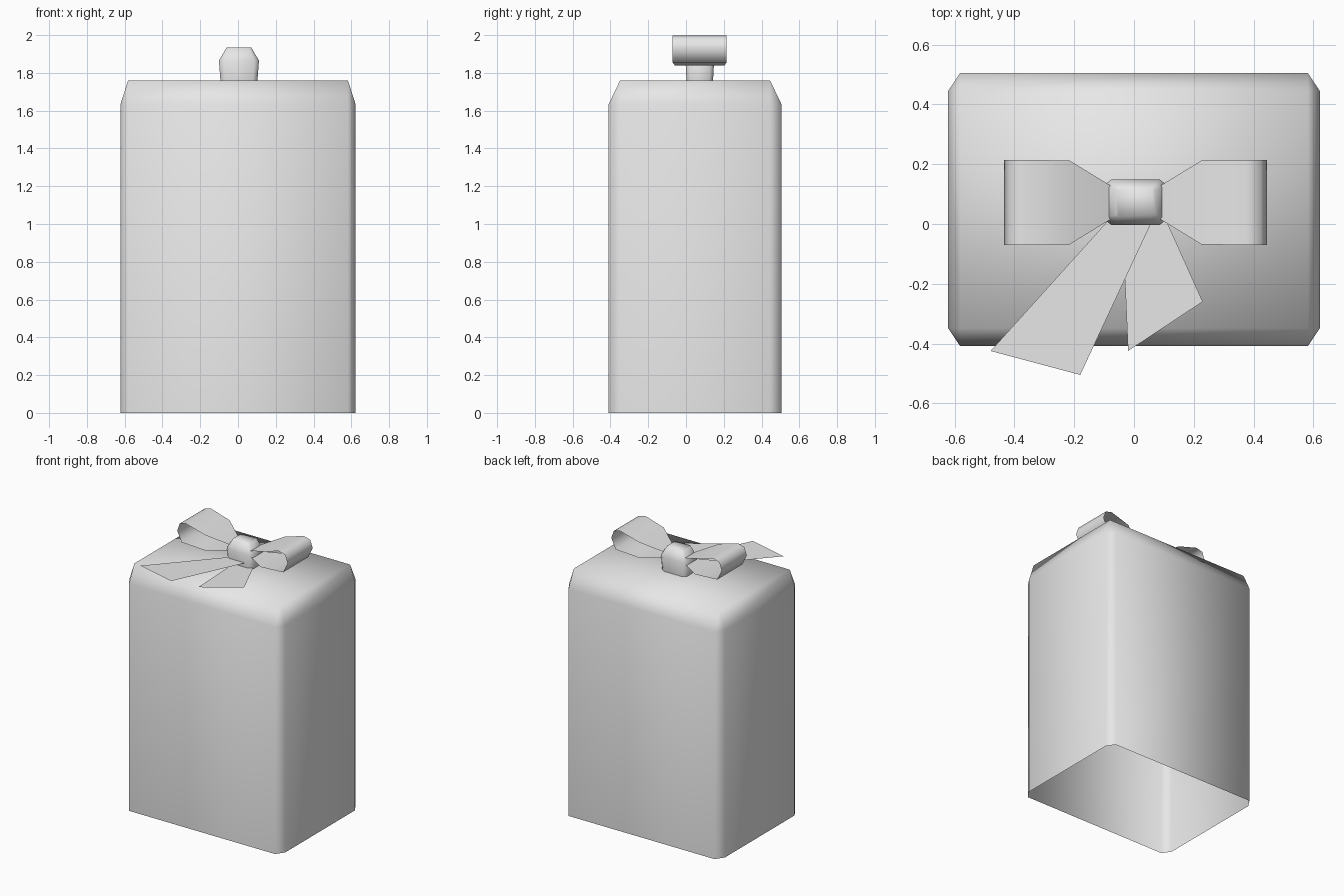
import bpy
import bmesh

cube = bpy.data.objects.get("Cube")
if cube:
    bpy.data.objects.remove(cube, do_unlink=True)

grey = bpy.data.materials.new("plain_grey")
grey.use_nodes = True
grey.diffuse_color = (0.8, 0.8, 0.8, 1)
grey.node_tree.nodes["Principled BSDF"].inputs["Base Color"].default_value = grey.diffuse_color


def finish(name, bm, smooth=True):
    """Turn a bmesh into a shaded object."""
    bmesh.ops.remove_doubles(bm, verts=bm.verts[:], dist=0.0005)
    bmesh.ops.recalc_face_normals(bm, faces=bm.faces[:])
    for face in bm.faces:
        face.smooth = smooth
    mesh = bpy.data.meshes.new(name)
    bm.to_mesh(mesh)
    bm.free()
    mesh.materials.append(grey)
    obj = bpy.data.objects.new(name, mesh)
    bpy.context.collection.objects.link(obj)
    return obj


def chamfered_box(name, center, rings):
    """Stack cut-corner rectangles (half x, half y, cut x, cut y, z) and cap the top."""
    bm = bmesh.new()
    loops = []
    for hx, hy, cx, cy, z in rings:
        quarter = [(hx, hy - cy), (hx - cx, hy)]
        outline = quarter + [(-x, y) for x, y in reversed(quarter)]
        outline += [(-x, -y) for x, y in outline]
        loops.append([bm.verts.new((center[0] + x, center[1] + y, z)) for x, y in outline])
    for low, high in zip(loops, loops[1:]):
        for i in range(len(low)):
            j = (i + 1) % len(low)
            bm.faces.new((low[i], low[j], high[j], high[i]))
    bm.faces.new(loops[-1])
    return finish(name, bm)


def bow_loop(name, side):
    """Ribbon strip swept along a looped profile of (x, z, half width)."""
    profile = [(0.04, 1.87, 0.03), (0.22, 1.955, 0.14), (0.37, 1.998, 0.143),
               (0.42, 1.985, 0.143), (0.44, 1.93, 0.143), (0.405, 1.855, 0.143),
               (0.22, 1.838, 0.13), (0.04, 1.85, 0.03)]
    bm = bmesh.new()
    pairs = [[bm.verts.new((0.005 + side * x, 0.072 + s * w, z)) for s in (-1, 1)]
             for x, z, w in profile]
    for a, b in zip(pairs, pairs[1:]):
        bm.faces.new((a[0], a[1], b[1], b[0]))
    return finish(name, bm)


def ribbon_tail(name, z, outline):
    """Flat ribbon end."""
    bm = bmesh.new()
    bm.faces.new([bm.verts.new((x, y, z)) for x, y in outline])
    return finish(name, bm, smooth=False)


# Bag body, open at the bottom
chamfered_box("bag_body", (0, 0.048), [
    (0.622, 0.457, 0.04, 0.06, 0),
    (0.622, 0.457, 0.04, 0.06, 1.635),
    (0.582, 0.397, 0, 0, 1.76)])

# Knot
chamfered_box("bow_knot", (0.005, 0.073), [
    (0.098, 0.07, 0.025, 0.02, 1.76),
    (0.106, 0.076, 0.025, 0.02, 1.865),
    (0.065, 0.05, 0.01, 0.01, 1.935)])

# Bow loops
bow_loop("left_bow_loop", 1)
bow_loop("right_bow_loop", -1)

# Ribbon tails
ribbon_tail("long_ribbon_tail", 1.80,
            [(-0.07, 0.03), (-0.48, -0.425), (-0.18, -0.505), (0.07, 0.03)])
ribbon_tail("short_ribbon_tail", 1.768,
            [(-0.04, 0.03), (-0.02, -0.425), (0.23, -0.26), (0.1, 0.03)])
